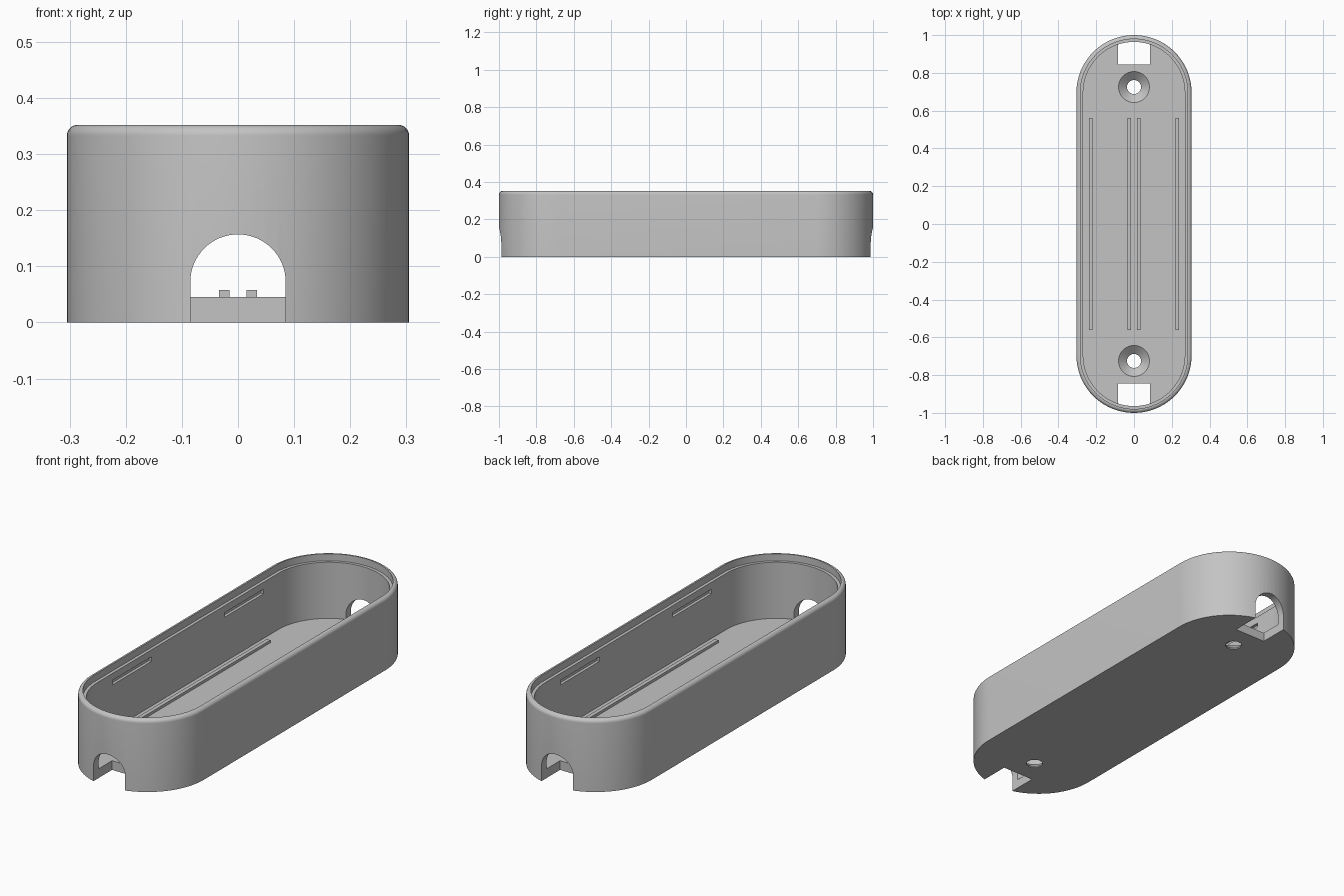
import bpy, bmesh, math

cube = bpy.data.objects.get("Cube")
if cube:
    bpy.data.objects.remove(cube, do_unlink=True)

grey = bpy.data.materials.new("plain_grey")
grey.use_nodes = True
GREY = (0.55, 0.55, 0.55, 1)
grey.diffuse_color = GREY
grey.node_tree.nodes["Principled BSDF"].inputs["Base Color"].default_value = GREY

R, HALF, H, FLOOR = 0.305, 0.695, 0.352, 0.045   # end radius, straight half, height, floor
INNER, LIP, LEDGE, FILLET = 0.269, 0.284, 0.318, 0.019


def make(name, bm):
    bmesh.ops.recalc_face_normals(bm, faces=bm.faces)
    mesh = bpy.data.meshes.new(name)
    bm.to_mesh(mesh)
    bm.free()
    mesh.materials.append(grey)
    obj = bpy.data.objects.new(name, mesh)
    bpy.context.collection.objects.link(obj)
    return obj


def loft(name, rings):
    """Skin a list of equal-length point rings and cap both ends."""
    bm = bmesh.new()
    loops = [[bm.verts.new(p) for p in ring] for ring in rings]
    n = len(loops[0])
    for a, b in zip(loops, loops[1:]):
        for i in range(n):
            j = (i + 1) % n
            bm.faces.new((a[i], a[j], b[j], b[i]))
    bm.faces.new(loops[0])
    bm.faces.new(loops[-1])
    return make(name, bm)


def box(name, x, y, z):
    corners = [(x[0], y[0]), (x[1], y[0]), (x[1], y[1]), (x[0], y[1])]
    return loft(name, [[(a, b, h) for a, b in corners] for h in z])


def stadium(r, z, steps=40):
    pts = []
    for k in (0, 1):
        for i in range(steps + 1):
            a = math.pi * (k + i / steps)
            pts.append((r * math.cos(a), r * math.sin(a) + (HALF, -HALF)[k], z))
    return pts


def circle(r, y, z, n=48):
    return [(r * math.cos(2 * math.pi * i / n), y + r * math.sin(2 * math.pi * i / n), z)
            for i in range(n)]


# Tray shell: outer wall, rounded rim, stepped lip, inner wall, floor
profile = [(R, 0)]
for i in range(9):
    a = math.pi / 2 * i / 8
    profile.append((R - FILLET + FILLET * math.cos(a), H - FILLET + FILLET * math.sin(a)))
profile += [(LIP, H), (LIP, LEDGE), (INNER, LEDGE), (INNER, FLOOR)]
tray = loft("tray_shell", [stadium(r, z) for r, z in profile])

cutters = []
for s in (-1, 1):
    # Arched cable opening through the end wall and floor
    w, spring = 0.085, 0.072
    arch = [(-w, -0.1), (w, -0.1)]
    arch += [(w * math.cos(math.pi * i / 32), spring + w * math.sin(math.pi * i / 32))
             for i in range(33)]
    cutters.append(loft("arch_cutter", [[(x, s * y, z) for x, z in arch] for y in (0.845, 1.2)]))
    # Countersunk screw hole
    y = s * 0.725
    cutters.append(loft("screw_cutter", [circle(0.037, y, -0.05), circle(0.037, y, 0.006),
                                         circle(0.082, y, FLOOR), circle(0.082, y, FLOOR + 0.03)]))
    # Shallow snap slots inside the long walls
    for t in (-1, 1):
        cutters.append(box("slot_cutter", sorted((s * 0.25, s * 0.283)),
                           sorted((t * 0.28, t * 0.58)), (0.262, 0.284)))

bpy.context.view_layer.objects.active = tray
for c in cutters:
    c.hide_render = True
    mod = tray.modifiers.new("cut", "BOOLEAN")
    mod.operation, mod.solver, mod.object = "DIFFERENCE", "EXACT", c
    bpy.ops.object.modifier_apply(modifier=mod.name)
for c in cutters:
    bpy.data.objects.remove(c, do_unlink=True)

bpy.ops.object.select_all(action="DESELECT")
tray.select_set(True)
bpy.ops.object.shade_smooth_by_angle(angle=math.radians(30))

# Floor ribs
for side, s in (("left", 1), ("right", -1)):
    for place, x in (("inner", 0.0245), ("outer", 0.228)):
        box(f"{side}_{place}_rib", sorted((s * (x - 0.0095), s * (x + 0.0095))),
            (-0.56, 0.56), (FLOOR - 0.005, 0.058))
